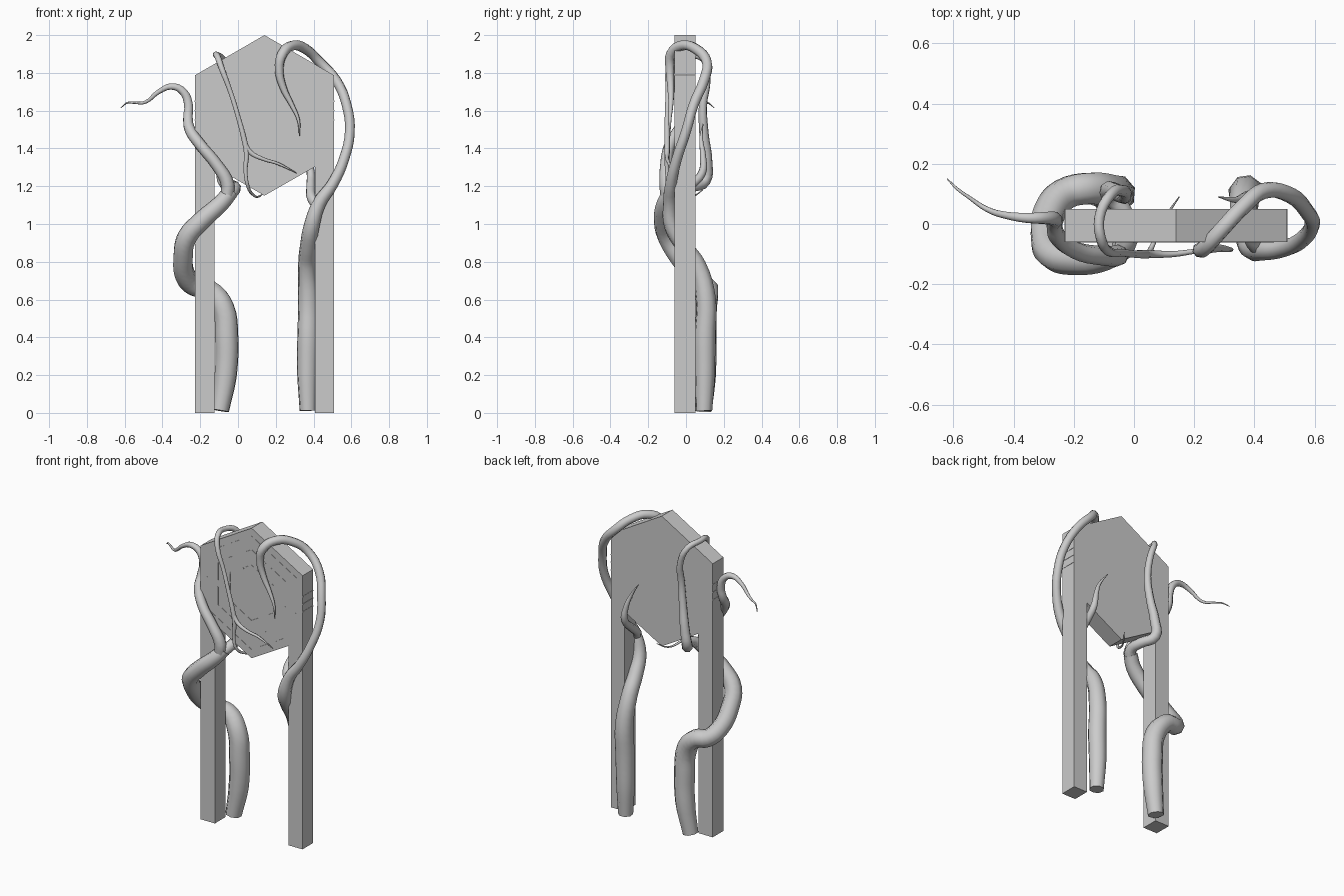
import bpy, bmesh, math
from mathutils import Vector

CX, CZ, R = 0.14, 1.575, 0.425      # hexagon centre and radius
FRONT, BACK = -0.06, 0.05


def finish(name, bm):
    bmesh.ops.recalc_face_normals(bm, faces=bm.faces)
    me = bpy.data.meshes.new(name)
    bm.to_mesh(me)
    bm.free()
    ob = bpy.data.objects.new(name, me)
    bpy.context.collection.objects.link(ob)
    return ob


def extrude_profile(name, pts):
    bm = bmesh.new()
    f = bm.faces.new([bm.verts.new((x, FRONT, z)) for x, z in pts])
    ext = bmesh.ops.extrude_face_region(bm, geom=[f])
    bmesh.ops.translate(bm, vec=(0, BACK - FRONT, 0),
                        verts=[g for g in ext["geom"] if isinstance(g, bmesh.types.BMVert)])
    return finish(name, bm)


def vine(name, pts, sides_res=2):
    """Tapered tube through points given as (x, y, z, radius)."""
    cu = bpy.data.curves.new(name, 'CURVE')
    cu.dimensions = '3D'
    cu.resolution_u = 4
    cu.bevel_depth = 1.0
    cu.bevel_resolution = sides_res
    cu.use_fill_caps = True
    sp = cu.splines.new('BEZIER')
    sp.bezier_points.add(len(pts) - 1)
    for bp, (x, y, z, r) in zip(sp.bezier_points, pts):
        bp.co = (x, y, z)
        bp.radius = r
        bp.handle_left_type = bp.handle_right_type = 'AUTO'
    ob = bpy.data.objects.new(name, cu)
    bpy.context.collection.objects.link(ob)
    bpy.ops.object.select_all(action='DESELECT')
    ob.select_set(True)
    bpy.context.view_layer.objects.active = ob
    bpy.ops.object.convert(target='MESH')
    bpy.ops.object.shade_smooth_by_angle(angle=math.radians(50))


# Sign: hexagonal board and two posts in one flat outline
extrude_profile("sign_board_with_posts", [
    (-0.228, 0), (-0.125, 0), (-0.125, 1.303), (CX, CZ - R), (0.408, 1.303), (0.408, 0),
    (0.508, 0), (0.508, CZ + R / 2), (CX, CZ + R), (-0.228, CZ + R / 2)])


# Thin broken hexagonal trim lines on the front of the board
def hex_pt(r, i):
    a = math.radians(90 + 60 * i)
    return Vector((CX + r * math.cos(a), CZ + r * math.sin(a)))


bm = bmesh.new()
for r, spans in ((0.375, ((0.0, 0.38), (0.44, 0.56), (0.62, 1.0))),
                 (0.285, ((0.0, 0.42), (0.58, 1.0))),
                 (0.185, ((0.0, 0.3), (0.36, 1.0)))):
    for i in range(6):
        o0, o1 = hex_pt(r, i), hex_pt(r, i + 1)
        n0, n1 = hex_pt(r - 0.008, i), hex_pt(r - 0.008, i + 1)
        for s, e in spans:
            quad = (o0.lerp(o1, s), o0.lerp(o1, e), n0.lerp(n1, e), n0.lerp(n1, s))
            f = bm.faces.new([bm.verts.new((p.x, FRONT - 0.002, p.y)) for p in quad])
            bmesh.ops.translate(bm, vec=(0, 0.004, 0), verts=[
                g for g in bmesh.ops.extrude_face_region(bm, geom=[f])["geom"]
                if isinstance(g, bmesh.types.BMVert)])
finish("front_trim_lines", bm)

# Thin lines across the outer sides of the posts
bm = bmesh.new()
for x in (-0.228, 0.508):
    for z in (1.55, 1.6, 1.65):
        vs = bmesh.ops.create_cube(bm, size=1)["verts"]
        bmesh.ops.scale(bm, vec=(0.004, BACK - FRONT, 0.006), verts=vs)
        bmesh.ops.translate(bm, vec=(x, (FRONT + BACK) / 2, z), verts=vs)
finish("side_trim_lines", bm)

# Left vine: trunk winds round the post, then climbs the back and hooks over the top
vine("left_trunk", [
    (-0.095, 0.09, 0.012, 0.05), (-0.065, 0.10, 0.2, 0.062), (-0.06, 0.10, 0.4, 0.065),
    (-0.08, 0.105, 0.56, 0.062), (-0.15, 0.118, 0.65, 0.056), (-0.23, 0.10, 0.67, 0.055),
    (-0.28, 0.04, 0.73, 0.055), (-0.29, -0.04, 0.83, 0.055), (-0.27, -0.10, 0.93, 0.053),
    (-0.19, -0.12, 1.02, 0.05), (-0.09, -0.11, 1.11, 0.045), (-0.04, -0.08, 1.17, 0.042)])
vine("left_back_branch", [
    (-0.06, -0.10, 1.14, 0.035), (-0.02, -0.05, 1.185, 0.034), (-0.03, 0.03, 1.2, 0.032),
    (-0.08, 0.10, 1.23, 0.032), (-0.07, 0.11, 1.33, 0.03), (-0.045, 0.095, 1.48, 0.025),
    (-0.03, 0.09, 1.63, 0.022), (-0.035, 0.11, 1.76, 0.02), (-0.08, 0.095, 1.87, 0.018),
    (-0.115, 0.02, 1.895, 0.017), (-0.108, -0.055, 1.885, 0.017), (-0.085, -0.09, 1.82, 0.016),
    (-0.04, -0.095, 1.7, 0.013), (0.0, -0.1, 1.57, 0.013), (0.032, -0.1, 1.45, 0.015),
    (0.045, -0.1, 1.38, 0.015), (0.04, -0.1, 1.28, 0.011), (0.052, -0.09, 1.2, 0.009),
    (0.08, -0.03, 1.155, 0.007), (0.11, 0.03, 1.145, 0.005), (0.15, 0.09, 1.18, 0.002)])
vine("left_front_twig", [
    (0.035, -0.1, 1.43, 0.013), (0.065, -0.1, 1.38, 0.013), (0.13, -0.1, 1.345, 0.01),
    (0.21, -0.09, 1.32, 0.008), (0.31, -0.085, 1.27, 0.002)])
vine("left_arm", [
    (-0.06, -0.10, 1.14, 0.035), (-0.055, -0.105, 1.21, 0.036), (-0.11, -0.105, 1.31, 0.032),
    (-0.2, -0.085, 1.42, 0.03), (-0.255, -0.04, 1.5, 0.029), (-0.265, 0.0, 1.56, 0.027),
    (-0.262, 0.015, 1.63, 0.025), (-0.29, 0.02, 1.7, 0.022), (-0.35, 0.02, 1.728, 0.018),
    (-0.42, 0.028, 1.7, 0.013), (-0.49, 0.05, 1.645, 0.009), (-0.55, 0.09, 1.642, 0.006),
    (-0.585, 0.115, 1.642, 0.005), (-0.62, 0.15, 1.615, 0.002)])

# Right vine: trunk behind the post, passes to the front and loops over the board
vine("right_trunk", [
    (0.37, 0.095, 0.012, 0.045), (0.367, 0.10, 0.2, 0.055), (0.37, 0.10, 0.4, 0.058),
    (0.372, 0.105, 0.6, 0.055), (0.365, 0.06, 0.78, 0.048), (0.372, -0.01, 0.88, 0.045),
    (0.39, -0.075, 0.99, 0.042), (0.43, -0.085, 1.11, 0.036), (0.5, -0.08, 1.21, 0.03),
    (0.56, -0.05, 1.34, 0.027), (0.592, 0.0, 1.49, 0.026), (0.575, 0.04, 1.63, 0.026),
    (0.52, 0.095, 1.76, 0.027), (0.43, 0.11, 1.86, 0.027), (0.36, 0.055, 1.925, 0.027),
    (0.29, -0.02, 1.945, 0.027), (0.235, -0.08, 1.9, 0.027), (0.218, -0.085, 1.82, 0.024),
    (0.24, -0.08, 1.72, 0.019), (0.285, -0.08, 1.63, 0.013), (0.32, -0.085, 1.55, 0.008),
    (0.325, -0.085, 1.465, 0.002)])
vine("right_back_branch", [
    (0.425, -0.085, 1.09, 0.03), (0.39, -0.05, 1.14, 0.026), (0.385, 0.02, 1.2, 0.024),
    (0.385, 0.085, 1.27, 0.022), (0.37, 0.09, 1.36, 0.016), (0.335, 0.08, 1.45, 0.01),
    (0.28, 0.09, 1.53, 0.002)])
